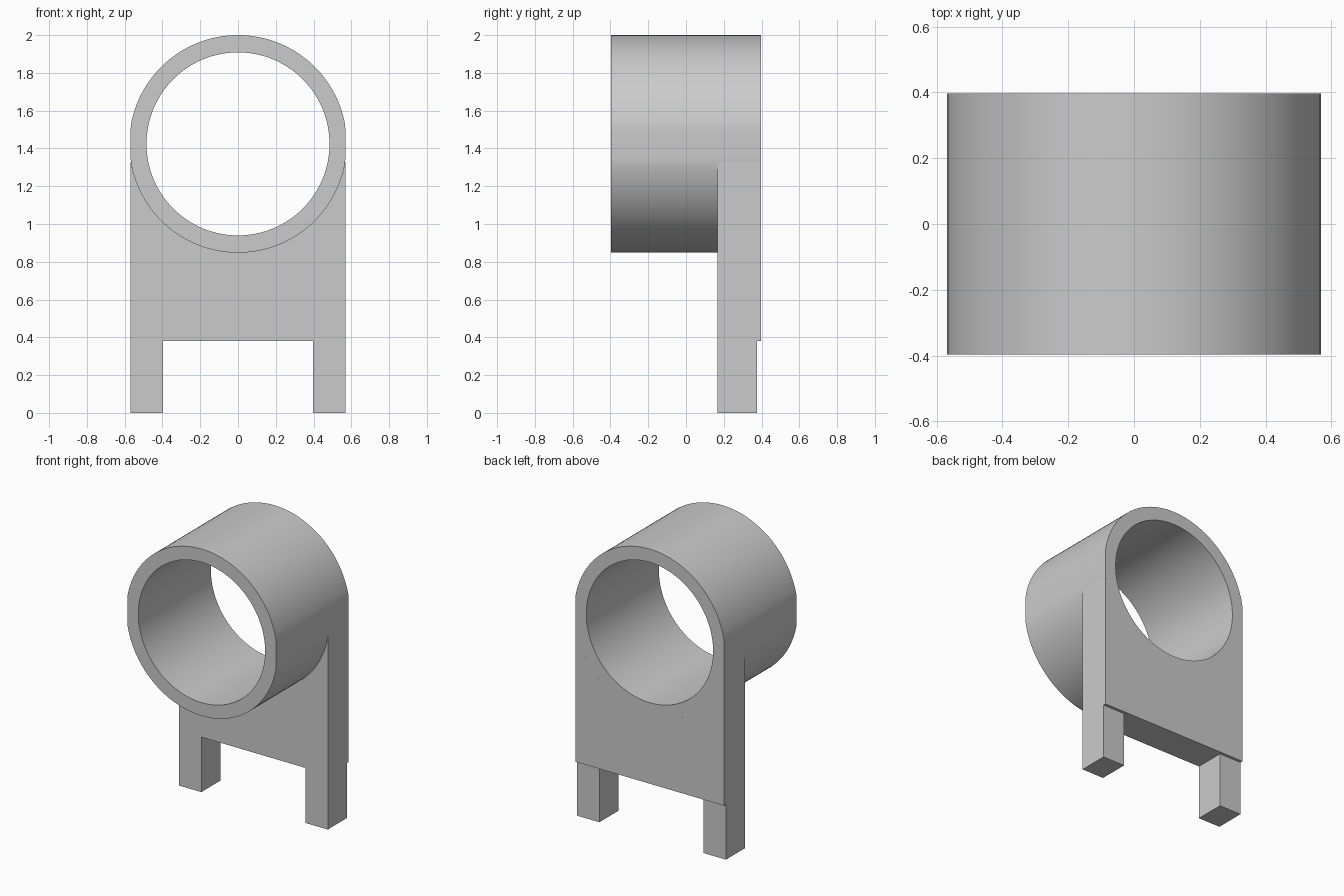
import bpy, bmesh, math

if "Cube" in bpy.data.objects:
    bpy.data.objects.remove(bpy.data.objects["Cube"])

W = 0.568                  # half width, also the flats on the ring sides
R, HOLE, ZC = 0.576, 0.4845, 1.424
FRONT, BACK = -0.396, 0.396
PLATE_FRONT, LEG_BACK = 0.168, 0.376
LEG_TOP, LEG_INNER = 0.38, 0.398
SEGMENTS = 128

grey = bpy.data.materials.new("plain grey")
grey.use_nodes = True
grey.diffuse_color = (0.6, 0.6, 0.6, 1)
grey.node_tree.nodes["Principled BSDF"].inputs["Base Color"].default_value = (0.6, 0.6, 0.6, 1)


def finish(name, bm):
    bmesh.ops.remove_doubles(bm, verts=bm.verts, dist=1e-5)
    bmesh.ops.recalc_face_normals(bm, faces=bm.faces)
    mesh = bpy.data.meshes.new(name)
    bm.to_mesh(mesh)
    bm.free()
    mesh.materials.append(grey)
    obj = bpy.data.objects.new(name, mesh)
    bpy.context.collection.objects.link(obj)
    return obj


def circle(radius):
    pts = []
    for i in range(SEGMENTS):
        a = math.tau * i / SEGMENTS
        x = max(-W, min(W, radius * math.sin(a)))
        pts.append((x, ZC - radius * math.cos(a)))
    return pts


# Ring: four loops joined around the wall, with flats where it is clamped
bm = bmesh.new()
loops = [[bm.verts.new((x, y, z)) for x, z in circle(r)]
         for r, y in ((R, FRONT), (R, BACK), (HOLE, BACK), (HOLE, FRONT))]
for k in range(4):
    a, b = loops[k], loops[(k + 1) % 4]
    for i in range(SEGMENTS):
        j = (i + 1) % SEGMENTS
        bm.faces.new((a[i], a[j], b[j], b[i]))
ring = finish("ring", bm)
bpy.ops.object.select_all(action='DESELECT')
ring.select_set(True)
bpy.context.view_layer.objects.active = ring
bpy.ops.object.shade_smooth_by_angle(angle=math.radians(30))

# Support plate with two legs: one outline cradling the ring, extruded back
reach = math.asin(W / R)
steps = 56
outline = []
for i in range(steps + 1):
    a = -reach + 2 * reach * i / steps
    outline.append((R * math.sin(a), ZC - R * math.cos(a)))
outline += [(W, 0), (LEG_INNER, 0), (LEG_INNER, LEG_TOP),
            (-LEG_INNER, LEG_TOP), (-LEG_INNER, 0), (-W, 0)]
bm = bmesh.new()
face = bm.faces.new([bm.verts.new((x, PLATE_FRONT, z)) for x, z in outline])
new = bmesh.ops.extrude_face_region(bm, geom=[face])["geom"]
bmesh.ops.translate(bm, vec=(0, BACK - PLATE_FRONT, 0),
                    verts=[v for v in new if isinstance(v, bmesh.types.BMVert)])
plate = finish("support_plate_and_legs", bm)

# Cutter that sets the backs of the legs in from the plate
bm = bmesh.new()
bmesh.ops.create_cube(bm, size=1)
for v in bm.verts:
    v.co.x *= 2
    v.co.y = LEG_BACK if v.co.y < 0 else BACK + 0.1
    v.co.z = -0.1 if v.co.z < 0 else LEG_TOP
cutter = finish("leg_back_cutter", bm)
cutter.hide_render = True
cutter.hide_viewport = True
cut = plate.modifiers.new("leg setback", 'BOOLEAN')
cut.operation = 'DIFFERENCE'
cut.solver = 'EXACT'
cut.object = cutter
